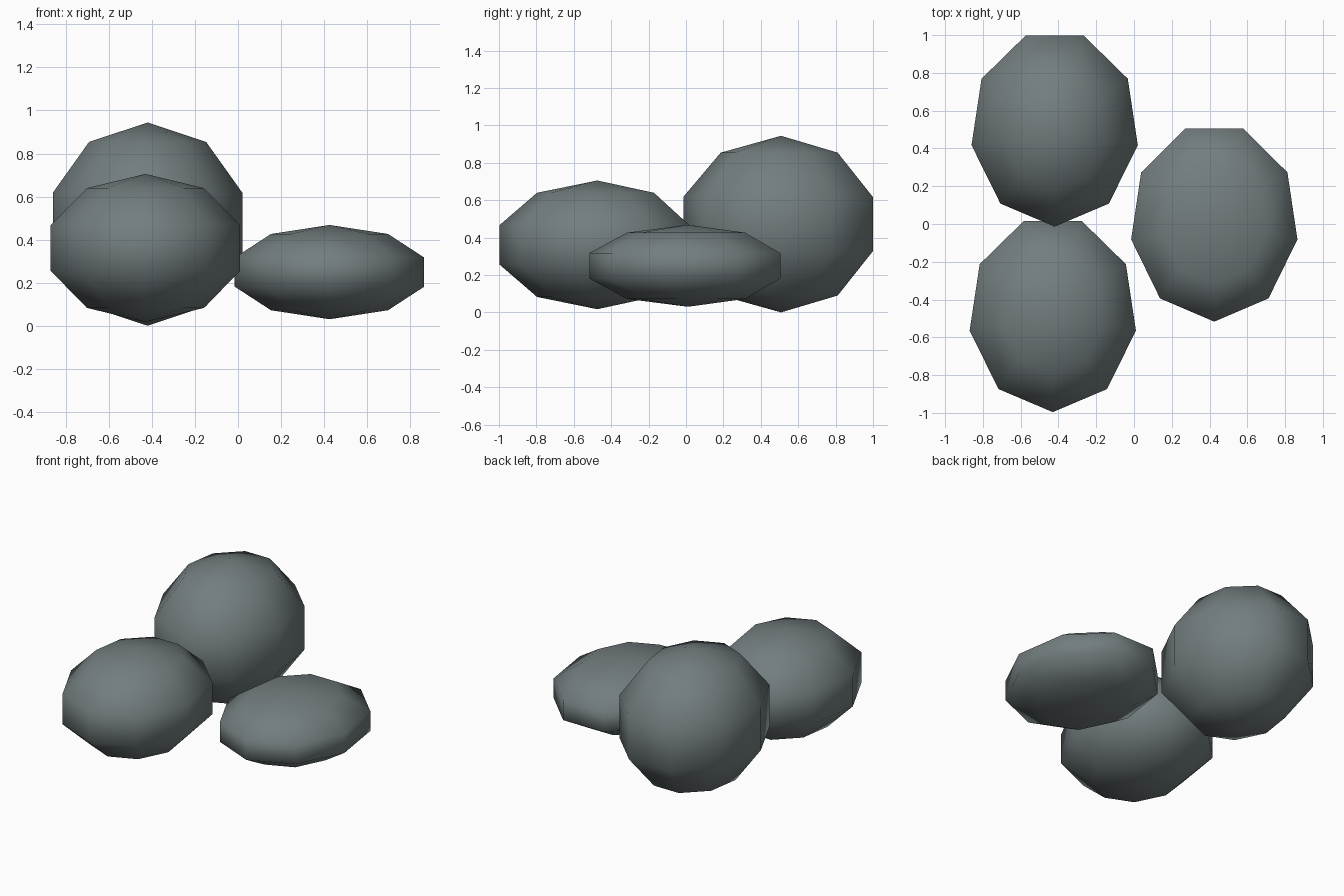
import bpy, bmesh, math
from mathutils import Matrix

if "Cube" in bpy.data.objects:
    bpy.data.objects.remove(bpy.data.objects["Cube"])

stone = bpy.data.materials.new("slate_grey")
stone.diffuse_color = (0.17, 0.205, 0.212, 1)
stone.use_nodes = True
stone.node_tree.nodes["Principled BSDF"].inputs["Base Color"].default_value = stone.diffuse_color

SEGMENTS, RINGS = 9, 5
# Scale the sphere so its widest ring has radius 1
WIDEST = math.sin(math.radians(72))


def boulder(name, centre, half_size):
    """Squashed low-poly sphere with one column of corners facing the front."""
    bm = bmesh.new()
    bmesh.ops.create_uvsphere(bm, u_segments=SEGMENTS, v_segments=RINGS, radius=1)
    corner = next(v.co for v in bm.verts if math.hypot(v.co.x, v.co.y) > 0.5)
    turn = -math.pi / 2 - math.atan2(corner.y, corner.x)
    rx, ry, rz = half_size
    shape = Matrix.Diagonal((rx / WIDEST, ry / WIDEST, rz, 1))
    bm.transform(Matrix.Translation(centre) @ shape @ Matrix.Rotation(turn, 4, 'Z'))
    for f in bm.faces:
        f.smooth = True
    mesh = bpy.data.meshes.new(name)
    bm.to_mesh(mesh)
    bm.free()
    mesh.materials.append(stone)
    obj = bpy.data.objects.new(name, mesh)
    bpy.context.collection.objects.link(obj)
    return obj


# Tall, medium and flat rocks
boulder("tall_rock", (-0.42, 0.508, 0.472), (0.447, 0.522, 0.472))
boulder("medium_rock", (-0.43, -0.474, 0.361), (0.447, 0.522, 0.344))
boulder("flat_rock", (0.425, 0.01, 0.249), (0.447, 0.527, 0.219))
